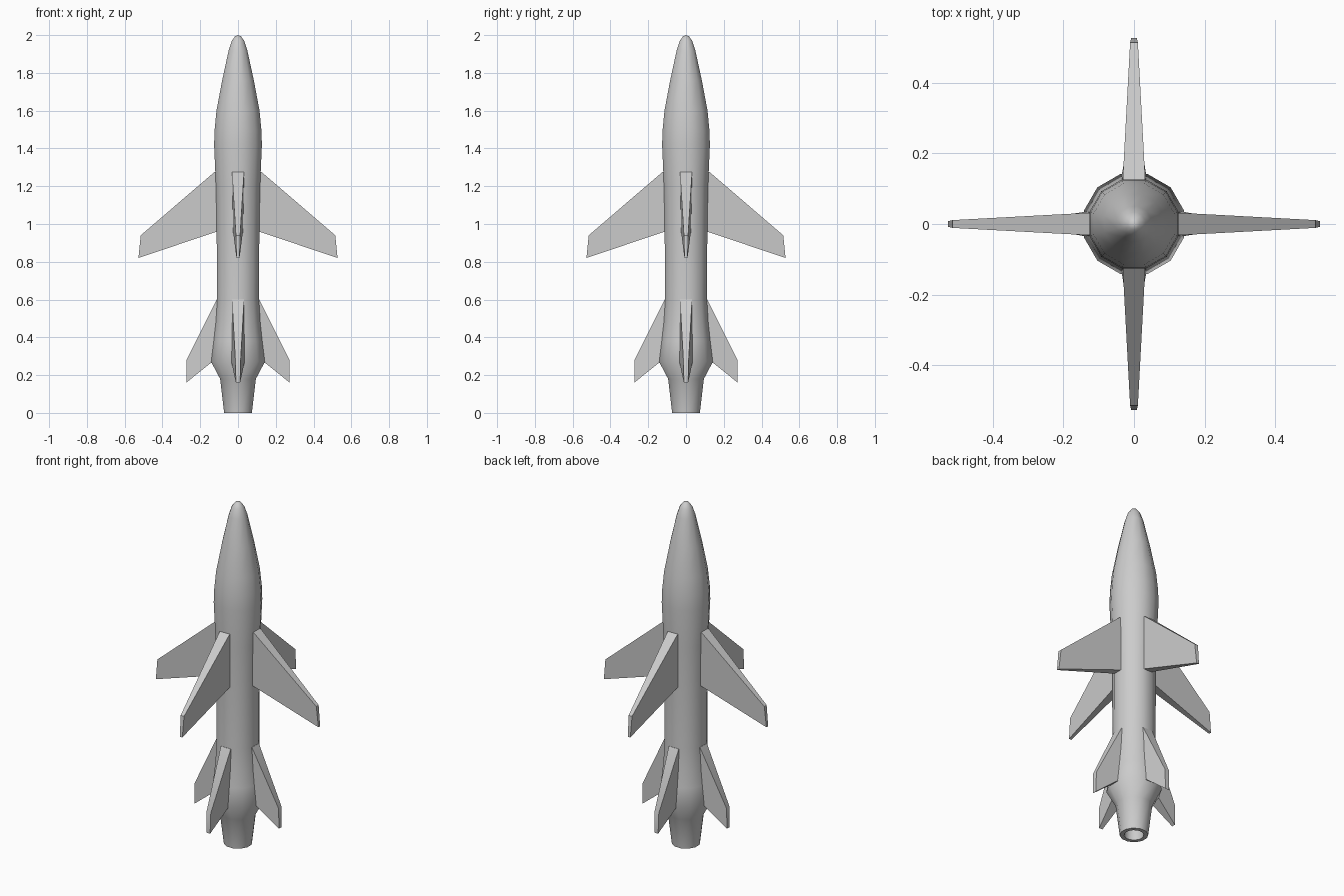
import bpy, bmesh, math

if "Cube" in bpy.data.objects:
    bpy.data.objects.remove(bpy.data.objects["Cube"])

grey = bpy.data.materials.new("light_grey")
grey.diffuse_color = (0.6, 0.6, 0.6, 1)
grey.use_nodes = True
grey.node_tree.nodes["Principled BSDF"].inputs["Base Color"].default_value = grey.diffuse_color


def finish(name, bm, angle=42):
    bmesh.ops.recalc_face_normals(bm, faces=bm.faces)
    mesh = bpy.data.meshes.new(name)
    bm.to_mesh(mesh)
    bm.free()
    mesh.materials.append(grey)
    ob = bpy.data.objects.new(name, mesh)
    bpy.context.collection.objects.link(ob)
    bpy.ops.object.select_all(action='DESELECT')
    ob.select_set(True)
    bpy.context.view_layer.objects.active = ob
    bpy.ops.object.shade_smooth_by_angle(angle=math.radians(angle))
    return ob


def lathe(name, profile, sides=12):
    """Close a (radius, z) profile round the z axis, flats facing the axes."""
    bm = bmesh.new()
    rings = []
    for r, z in profile:
        if r == 0:
            rings.append([bm.verts.new((0, 0, z))] * sides)
        else:
            rings.append([bm.verts.new((r * math.cos(a), r * math.sin(a), z))
                          for a in (math.tau * (i + 0.5) / sides for i in range(sides))])
    for a, b in zip(rings, rings[1:]):
        for i in range(sides):
            j = (i + 1) % sides
            bm.faces.new(list(dict.fromkeys((a[i], a[j], b[j], b[i]))))
    return finish(name, bm)


def fin(name, outline, turn):
    """Tapered plate: outline of (x, z, half thickness), turned about z."""
    bm = bmesh.new()
    c, s = math.cos(turn), math.sin(turn)
    sides = [[bm.verts.new((x * c - k * t * s, x * s + k * t * c, z))
              for x, z, t in outline] for k in (1, -1)]
    n = len(outline)
    bm.faces.new(sides[0])
    bm.faces.new(sides[1][::-1])
    for i in range(n):
        j = (i + 1) % n
        bm.faces.new((sides[0][i], sides[1][i], sides[1][j], sides[0][j]))
    return finish(name, bm, 30)


# Fuselage with ogive nose, flared tail and hollow nozzle
lathe("fuselage", [
    (0, 0.08), (0.05, 0.07), (0.053, 0.0), (0.076, 0.0), (0.098, 0.18),
    (0.147, 0.27), (0.133, 0.38), (0.122, 0.48), (0.115, 0.6), (0.117, 1.0),
    (0.121, 1.2), (0.131, 1.42), (0.128, 1.5), (0.118, 1.6), (0.087, 1.76),
    (0.051, 1.92), (0.034, 1.97), (0.016, 1.994), (0, 2.0)])

# Four swept wings and four tail fins
wing = [(0.09, 1.28, 0.032), (0.125, 1.275, 0.032), (0.515, 0.94, 0.011),
        (0.527, 0.82, 0.008), (0.112, 0.96, 0.026), (0.09, 0.96, 0.026)]
tail = [(0.08, 0.6, 0.032), (0.113, 0.6, 0.032), (0.272, 0.28, 0.014),
        (0.274, 0.16, 0.011), (0.143, 0.265, 0.034), (0.08, 0.265, 0.034)]
for i in range(4):
    fin(f"wing_{i + 1}", wing, i * math.pi / 2)
    fin(f"tail_fin_{i + 1}", tail, i * math.pi / 2)
